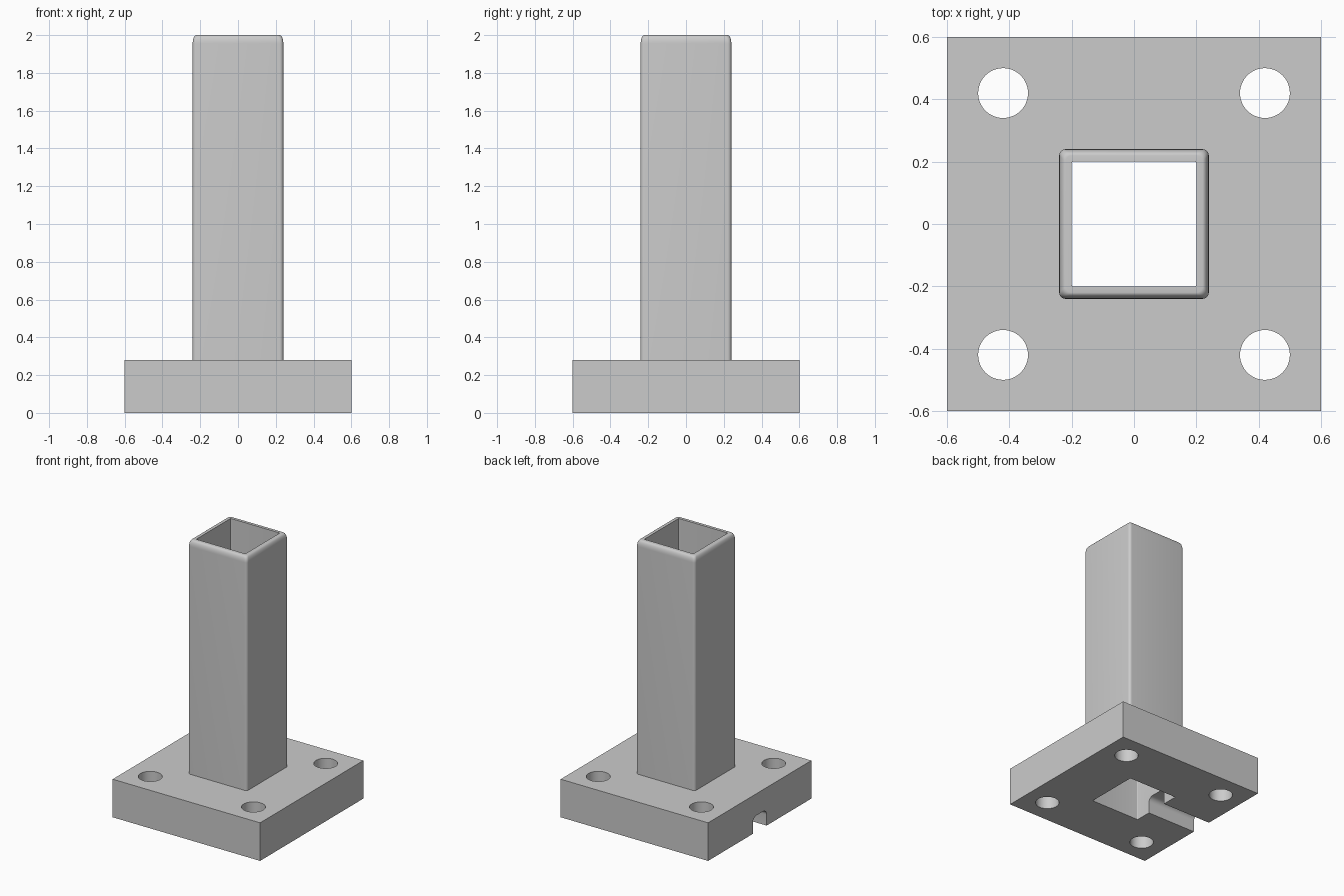
import bpy, bmesh, math

default = bpy.data.objects.get("Cube")
if default:
    bpy.data.objects.remove(default)

grey = bpy.data.materials.new("plain grey")
grey.use_nodes = True
colour = (0.6, 0.6, 0.6, 1)
grey.diffuse_color = colour
grey.node_tree.nodes["Principled BSDF"].inputs["Base Color"].default_value = colour

BASE, THICK, HEIGHT = 0.6, 0.28, 2.0
OUTER, INNER = 0.24, 0.2


def make(name, bm):
    bmesh.ops.recalc_face_normals(bm, faces=bm.faces)
    mesh = bpy.data.meshes.new(name)
    bm.to_mesh(mesh)
    bm.free()
    obj = bpy.data.objects.new(name, mesh)
    bpy.context.collection.objects.link(obj)
    mesh.materials.append(grey)
    return obj


def rounded_square(half, radius, steps=6):
    """Outline of a square with rounded corners."""
    points = []
    for corner in range(4):
        middle = math.radians(45 + 90 * corner)
        cx = math.copysign(half - radius, math.cos(middle))
        cy = math.copysign(half - radius, math.sin(middle))
        for i in range(steps + 1):
            a = math.radians(90 * (corner + i / steps))
            points.append((cx + radius * math.cos(a), cy + radius * math.sin(a)))
    return points


def prism(bm, outline, start, end):
    """Extrude a closed outline between two planes given as functions."""
    rings = [[bm.verts.new(place(p)) for p in outline] for place in (start, end)]
    for ring in rings:
        bm.faces.new(ring)
    for i in range(len(outline)):
        bm.faces.new((rings[0][i - 1], rings[0][i], rings[1][i], rings[1][i - 1]))


def cut(target, bm):
    cutter = make("cutter", bm)
    cutter.hide_render = True
    mod = target.modifiers.new("cut", "BOOLEAN")
    mod.operation, mod.solver, mod.object = "DIFFERENCE", "EXACT", cutter
    bpy.context.view_layer.objects.active = target
    bpy.ops.object.modifier_apply(modifier=mod.name)
    bpy.data.objects.remove(cutter)


def smooth(obj):
    bpy.ops.object.select_all(action="DESELECT")
    obj.select_set(True)
    bpy.context.view_layer.objects.active = obj
    bpy.ops.object.shade_smooth_by_angle(angle=math.radians(35))


# Square base plate
bm = bmesh.new()
square = [(-BASE, -BASE), (BASE, -BASE), (BASE, BASE), (-BASE, BASE)]
prism(bm, square, lambda p: (*p, 0), lambda p: (*p, THICK))
base = make("base_plate", bm)

# Bolt holes and the central opening
bm = bmesh.new()
below, above = (lambda p: (*p, -0.1)), (lambda p: (*p, THICK + 0.1))
for sx in (-1, 1):
    for sy in (-1, 1):
        ring = [(sx * 0.42 + 0.08 * math.cos(math.tau * i / 48),
                 sy * 0.42 + 0.08 * math.sin(math.tau * i / 48)) for i in range(48)]
        prism(bm, ring, below, above)
prism(bm, rounded_square(INNER, 0.006), below, above)
cut(base, bm)

# Cable slot under the right side, with a rounded roof
bm = bmesh.new()
slot = [(y, z + 0.04) for y, z in rounded_square(0.08, 0.04)]
prism(bm, slot, lambda p: (-BASE - 0.1, *p), lambda p: (-INNER + 0.1, *p))
cut(base, bm)
smooth(base)

# Hollow square post: outer wall, softened rim, inner wall
levels = [(OUTER, 0.02, THICK)]
for i in range(9):
    a = math.radians(90 * i / 8)
    levels.append((OUTER - 0.02 * (1 - math.cos(a)), 0.02,
                   HEIGHT - 0.045 * (1 - math.sin(a))))
levels += [(INNER, 0.006, HEIGHT), (INNER, 0.006, THICK)]
bm = bmesh.new()
rings = [[bm.verts.new((x, y, z)) for x, y in rounded_square(half, r)]
         for half, r, z in levels]
for low, high in zip(rings, rings[1:] + rings[:1]):
    for i in range(len(low)):
        bm.faces.new((low[i - 1], low[i], high[i], high[i - 1]))
smooth(make("hollow_post", bm))
